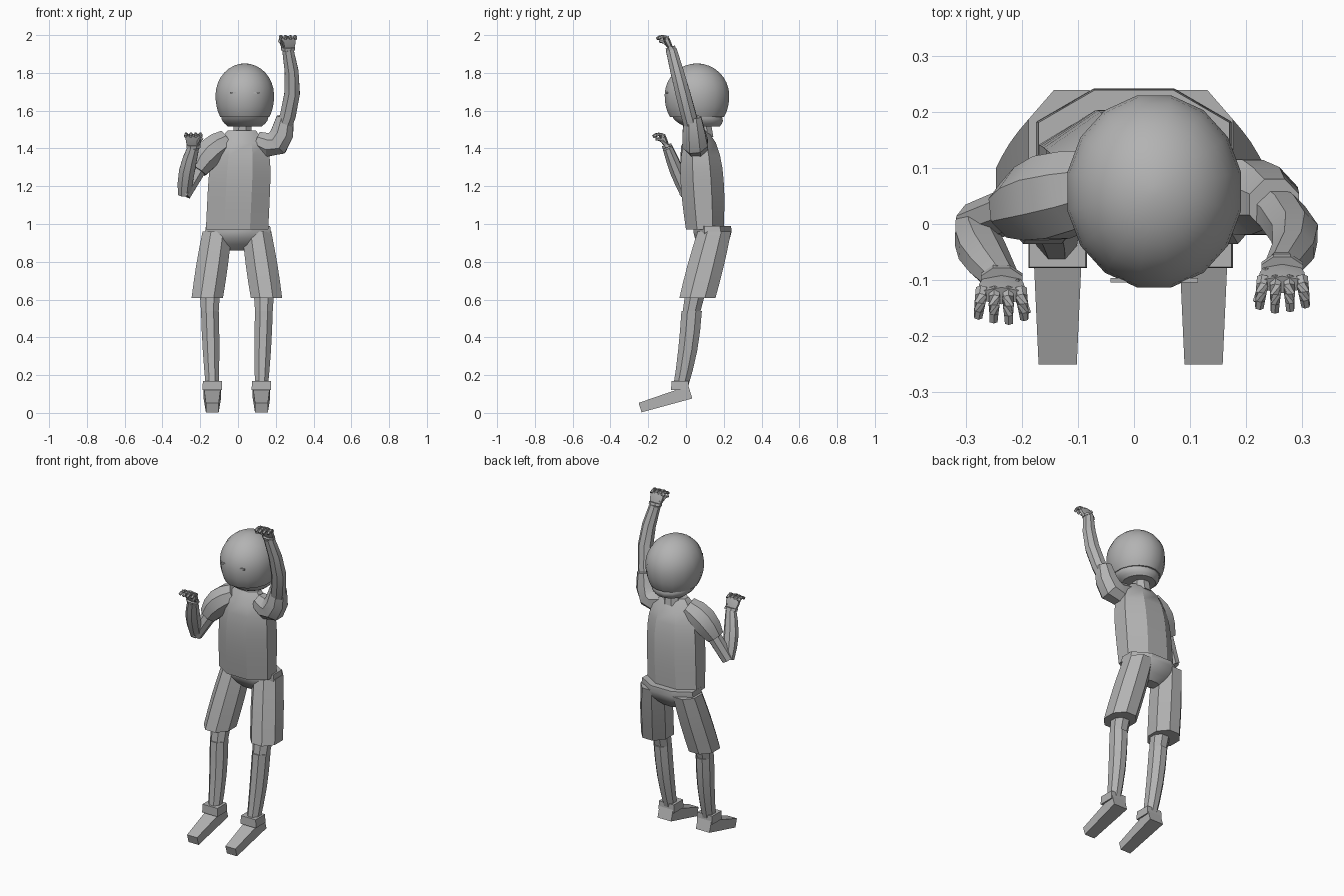
import bpy, bmesh, math
from mathutils import Vector

if "Cube" in bpy.data.objects:
    bpy.data.objects.remove(bpy.data.objects["Cube"], do_unlink=True)

grey = bpy.data.materials.new("plain_grey")
grey.use_nodes = True
grey.diffuse_color = (0.45, 0.45, 0.45, 1)
grey.node_tree.nodes["Principled BSDF"].inputs["Base Color"].default_value = grey.diffuse_color


def loft(name, rings, sides=8, level=True):
    """Skin a row of (centre, half width, half depth) rings.
    Level rings stay horizontal; the others turn to follow the path."""
    bm = bmesh.new()
    loops = []
    grow = 1 / math.cos(math.pi / sides)
    last = len(rings) - 1
    for i, (centre, wide, deep) in enumerate(rings):
        side, fore = Vector((1, 0, 0)), Vector((0, 1, 0))
        if not level:
            along = (rings[min(i + 1, last)][0] - rings[max(i - 1, 0)][0]).normalized()
            fore = (fore - along * along.y).normalized()
            side = fore.cross(along)
        loop = []
        for k in range(sides):
            angle = math.tau * (k + 0.5) / sides
            across = side * wide * math.cos(angle) + fore * deep * math.sin(angle)
            loop.append(bm.verts.new(centre + across * grow))
        loops.append(loop)
    for low, high in zip(loops, loops[1:]):
        for k in range(sides):
            j = (k + 1) % sides
            bm.faces.new((low[k], low[j], high[j], high[k]))
    bm.faces.new(loops[0])
    bm.faces.new(loops[-1])
    bmesh.ops.recalc_face_normals(bm, faces=bm.faces)

    mesh = bpy.data.meshes.new(name)
    bm.to_mesh(mesh)
    bm.free()
    mesh.materials.append(grey)
    part = bpy.data.objects.new(name, mesh)
    bpy.context.collection.objects.link(part)
    bpy.ops.object.select_all(action='DESELECT')
    part.select_set(True)
    bpy.context.view_layer.objects.active = part
    bpy.ops.object.shade_smooth_by_angle(angle=math.radians(30))


def limb(name, start, end, first, final, ratio=1.0, bulge=0.0, bend=(0, 0, 0),
         steps=4, sides=8, level=False):
    """Tapered tube between two joints, optionally swollen or bent in the middle."""
    start, end, bend = Vector(start), Vector(end), Vector(bend)
    rings = []
    for i in range(steps + 1):
        t = i / steps
        swell = math.sin(math.pi * t)
        wide = first + (final - first) * t + bulge * swell
        rings.append((start.lerp(end, t) + bend * swell, wide, wide * ratio))
    loft(name, rings, sides, level)


# Head: ellipsoid shell, squarer below its middle, over a narrower jaw
head = Vector((0.036, 0.058, 1.68))
head_wide, head_deep, head_tall = 0.155, 0.171, 0.17
shell = []
lowest, highest, bands = -0.74, math.pi / 2, 12
for band in range(bands + 1):
    angle = lowest + (highest - lowest) * band / bands
    reach = max(math.cos(angle), 0.05) ** (1 if angle > 0 else 0.6)
    centre = head + Vector((0, 0, head_tall * math.sin(angle)))
    shell.append((centre, head_wide * reach, head_deep * reach))
loft("head", shell, sides=16)
limb("jaw", (head.x, 0.085, 1.517), (head.x, head.y, 1.57), 0.09, 0.125, ratio=1.05,
     bulge=0.01, sides=16, level=True)
limb("neck", (0.022, 0.095, 1.46), (0.025, 0.085, 1.55), 0.05, 0.045, steps=1, level=True)

# Eyes: thin plates on the face
for label, x in (("right", -0.022), ("left", 0.094)):
    y = head.y - head_deep * math.sqrt(1 - ((x - head.x) / head_wide) ** 2)
    limb(label + "_eye", (x, y, 1.69), (x, y, 1.7), 0.02, 0.02, ratio=0.2,
         steps=1, sides=4, level=True)

# Shirt: full at the chest, rounding in quickly at the shoulders
hem, collar = Vector((-0.005, 0.1, 0.97)), Vector((0.02, 0.07, 1.495))
rings = []
bands = 8
for band in range(bands + 1):
    t = band / bands
    narrowing = math.sqrt(1 - 0.8 * t ** 6)
    depth = 0.1 + 0.015 * math.sin(math.pi * t)
    rings.append((hem.lerp(collar, t), 0.165 * narrowing, depth * narrowing))
loft("shirt_body", rings)
limb("right_sleeve", (-0.06, 0.07, 1.44), (-0.215, 0.025, 1.285), 0.06, 0.05,
     bulge=0.02, bend=(-0.01, 0, 0.015))
limb("left_sleeve", (0.1, 0.06, 1.44), (0.25, 0.035, 1.565), 0.05, 0.045,
     bulge=0.02, bend=(0.03, 0, -0.075))

# Shorts waist, narrowing to the crotch
limb("shorts_waist", (0, 0.14, 0.86), (0, 0.14, 0.99), 0.06, 0.17, ratio=0.58,
     bulge=0.045, level=True)

# Legs: shorts leg, knee, calf, ankle cuff and wedge shoe
for label, side in (("right", -1), ("left", 1)):
    def leg(x, y, z):
        return Vector((side * x - 0.006, y, z))

    ankle, knee = leg(0.13, -0.032, 0.12), leg(0.143, 0.03, 0.54)
    limb(label + "_shorts_leg", leg(0.157, 0.06, 0.607), leg(0.105, 0.15, 0.96),
         0.083, 0.077, ratio=1.15, bulge=0.004, level=True)
    limb(label + "_knee", knee, leg(0.143, 0.055, 0.66), 0.047, 0.055, steps=2, level=True)
    limb(label + "_calf", ankle, knee, 0.033, 0.047, ratio=1.15, bulge=0.004,
         bend=(0, 0.01, 0), level=True)
    limb(label + "_ankle_cuff", ankle, ankle + Vector((0, 0, 0.05)), 0.052, 0.05,
         ratio=0.9, steps=1, sides=4, level=True)
    limb(label + "_shoe", leg(0.13, -0.243, 0.028), leg(0.13, 0.023, 0.11),
         0.034, 0.046, ratio=0.77, steps=1, sides=4)

# Arms: the right one folded at the elbow, the left one raised
elbow = Vector((-0.285, 0.0, 1.155))
wrists = {"right": Vector((-0.236, -0.098, 1.405)), "left": Vector((0.264, -0.078, 1.922))}
limb("right_upper_arm", (-0.19, 0.035, 1.32), elbow, 0.04, 0.035)
limb("right_forearm", elbow, wrists["right"], 0.033, 0.03, ratio=0.85, bulge=0.01,
     bend=(-0.01, 0, 0))
limb("left_arm", (0.225, 0.045, 1.46), wrists["left"], 0.04, 0.03, ratio=0.95, bulge=0.006,
     bend=(0.042, 0, 0))

# Hands: wrist band, palm, four curled fingers and a thumb
for label, wrist in wrists.items():
    side = math.copysign(1, wrist.x)

    def hand(x, y, z):
        return wrist + Vector((side * x, y, z))

    limb(label + "_wrist_band", wrist, hand(0, -0.005, 0.015), 0.037, 0.037, ratio=0.7, steps=1)
    limb(label + "_palm", wrist, hand(0, -0.03, 0.066), 0.028, 0.041, ratio=0.35,
         bulge=0.005, sides=6)
    for n, finger in enumerate(("index", "middle", "ring", "little")):
        x = 0.023 * n - 0.034
        reach = 0.08 - 0.007 * abs(n - 1.3)
        limb(f"{label}_{finger}_finger", hand(x, -0.018, 0.058), hand(x * 1.2, -reach, 0.058),
             0.01, 0.007, bend=(0, 0, 0.012), sides=6)
    limb(label + "_thumb", hand(-0.025, -0.01, 0.02), hand(-0.045, -0.062, 0.046),
         0.012, 0.007, bend=(0, 0, 0.008), sides=6)
